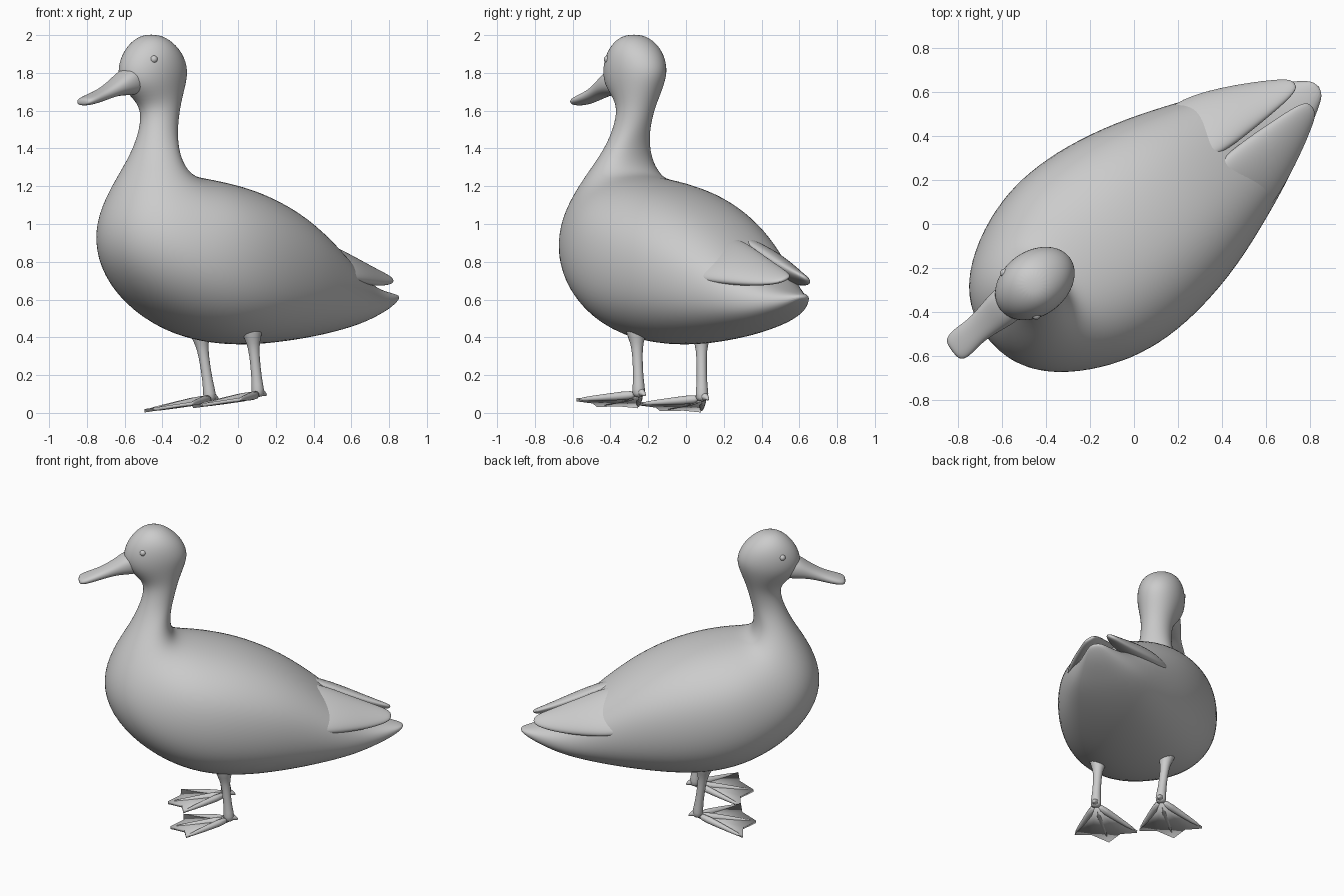
import bpy, bmesh, math
from mathutils import Vector

if "Cube" in bpy.data.objects:
    bpy.data.objects.remove(bpy.data.objects["Cube"], do_unlink=True)

grey = bpy.data.materials.new("plain grey")
grey.use_nodes = True
grey.diffuse_color = (0.6, 0.6, 0.6, 1)
grey.node_tree.nodes["Principled BSDF"].inputs["Base Color"].default_value = (0.6, 0.6, 0.6, 1)

# The bird stands diagonally: s runs towards the tail, t towards its left
BACK, LEFT, UP = Vector((.8, .6, 0)), Vector((.6, -.8, 0)), Vector((0, 0, 1))


def place(s, t, z):
    return BACK * s + LEFT * t + UP * z


def finish(name, bm, subdiv=0):
    bmesh.ops.recalc_face_normals(bm, faces=bm.faces)
    mesh = bpy.data.meshes.new(name)
    bm.to_mesh(mesh)
    bm.free()
    mesh.materials.append(grey)
    mesh.shade_smooth()
    obj = bpy.data.objects.new(name, mesh)
    bpy.context.collection.objects.link(obj)
    if subdiv:
        mod = obj.modifiers.new("Subdivision", 'SUBSURF')
        mod.levels = mod.render_levels = subdiv
    return obj


def loft(name, rings, subdiv=2):
    """Skin a list of closed rings and cap both ends."""
    bm = bmesh.new()
    loops = [[bm.verts.new(p) for p in ring] for ring in rings]
    n = len(loops[0])
    for a, b in zip(loops, loops[1:]):
        for i in range(n):
            j = (i + 1) % n
            bm.faces.new((a[i], a[j], b[j], b[i]))
    bm.faces.new(loops[0])
    bm.faces.new(loops[-1])
    return finish(name, bm, subdiv)


def oval(centre, u, v, n=20, power=1.0):
    ring = []
    for i in range(n):
        a = math.tau * i / n
        c, d = math.cos(a), math.sin(a)
        c = math.copysign(abs(c) ** power, c)
        d = math.copysign(abs(d) ** power, d)
        ring.append(centre + u * c + v * d)
    return ring


def section(top_s, top_z, low_s, low_z, width, t):
    """Oval across the bird, fuller where it stands upright."""
    a, b = place(top_s, t, top_z), place(low_s, t, low_z)
    lean = (a - b).normalized().z
    return oval((a + b) / 2, (a - b) / 2, LEFT * width, power=1 - .14 * lean ** 2)


def tube(name, path, radii, n=10):
    rings = []
    for i, (p, r) in enumerate(zip(path, radii)):
        d = (path[min(i + 1, len(path) - 1)] - path[max(i - 1, 0)]).normalized()
        u = d.cross(LEFT if abs(d.z) > .8 else UP).normalized()
        rings.append(oval(p, u * r, d.cross(u) * r, n))
    return loft(name, rings, 1)


# Body, neck and head in one skin: back s, z, belly s, z, half width, shift
loft("body", [section(*r) for r in [
    (1.05, .625, 1.05, .605, .035, .005),
    (.97, .64, .97, .55, .09, .005),
    (.85, .67, .85, .50, .165, 0),
    (.70, .75, .72, .455, .245, .005),
    (.50, .925, .50, .405, .335, .01),
    (.28, 1.08, .25, .37, .425, .015),
    (.05, 1.18, 0, .35, .482, .015),
    (-.13, 1.225, -.25, .372, .50, .015),
    (-.27, 1.248, -.48, .458, .478, .012),
    (-.355, 1.26, -.70, .61, .415, .01),
    (-.40, 1.285, -.84, .80, .335, .01),
    (-.42, 1.325, -.86, .99, .26, .005),
    (-.428, 1.38, -.785, 1.175, .188, 0),
    (-.422, 1.45, -.69, 1.325, .133, -.01),
    (-.405, 1.52, -.625, 1.46, .10, -.02),
    (-.38, 1.62, -.59, 1.585, .097, -.033),
    (-.35, 1.70, -.625, 1.655, .118, -.045),
    (-.32, 1.78, -.72, 1.73, .145, -.053),
    (-.322, 1.84, -.73, 1.825, .153, -.055),
    (-.36, 1.915, -.69, 1.915, .14, -.055),
    (-.43, 1.975, -.63, 1.975, .10, -.055),
    (-.495, 2.003, -.57, 2.003, .04, -.055)]])

# Flat bill
loft("bill", [section(*r) for r in [
    (-.60, 1.83, -.60, 1.69, .075, -.055),
    (-.69, 1.84, -.68, 1.68, .092, -.055),
    (-.77, 1.775, -.77, 1.68, .076, -.05),
    (-.86, 1.72, -.86, 1.652, .06, -.045),
    (-.94, 1.69, -.94, 1.633, .07, -.04),
    (-.99, 1.672, -.99, 1.626, .066, -.035),
    (-1.01, 1.66, -1.01, 1.63, .04, -.035)]])

for side, word in ((1, "left"), (-1, "right")):
    # Eye
    bm = bmesh.new()
    bmesh.ops.create_uvsphere(bm, u_segments=16, v_segments=10, radius=.02)
    bmesh.ops.translate(bm, verts=bm.verts, vec=place(-.605, -.055 + side * .12, 1.872))
    finish(word + "_eye", bm)

    # Folded wing: s, inner t and z, outer t and z, half thickness
    rings = []
    for s, t0, z0, t1, z1, h in [
            (.18, .12, .96, .28, .76, .02),
            (.36, .04, .95, .33, .73, .04),
            (.52, .005, .905, .325, .705, .06),
            (.68, .008, .835, .262, .69, .055),
            (.82, .015, .78, .19, .68, .038),
            (.93, .025, .74, .125, .685, .022),
            (.97, .045, .72, .09, .70, .01)]:
        a, b = place(s, side * t0 - .01, z0), place(s, side * t1 - .002, z1)
        across = (b - a) / 2
        out = BACK.cross(across).normalized() * h
        rings.append(oval((a + b) / 2, across, out, 16))
    loft(word + "_wing", rings)

# Legs and webbed feet: hip, ankle
for word, hip, ankle in (
        ("left", Vector((.068, -.265, .50)), Vector((.105, -.25, .12))),
        ("right", Vector((-.212, .08, .50)), Vector((-.15, .085, .098)))):
    path = [hip] + [hip.lerp(ankle, f) for f in (.22, .34, .5, .85, 1)] + [ankle - UP * .04]
    tube(word + "_leg", path, (.075, .056, .036, .028, .028, .038, .032))

    def toe_point(angle, length):
        """Point on the sole, which dips towards the bird's right."""
        a = math.radians(angle)
        p = ankle - BACK * math.cos(a) * length + LEFT * math.sin(a) * length
        p.z = ankle.z - .035 + .15 * (p.x - ankle.x)
        return p

    rim = []
    for k, (angle, length) in enumerate(((-36, .345), (-18, .30), (0, .37), (18, .30), (36, .345))):
        tip = toe_point(angle, length)
        rim.append(tip)
        if k % 2 == 0:
            mid = toe_point(angle, length / 2) + UP * .006
            tube(word + "_toe", [ankle - UP * .022, mid, tip], (.032, .02, .011), 8)

    # Web between the toes
    bm = bmesh.new()
    heel = bm.verts.new(toe_point(0, 0))
    edge = [bm.verts.new(p) for p in rim]
    for a, b in zip(edge, edge[1:]):
        bm.faces.new((heel, a, b))
    web = finish(word + "_web", bm)
    solid = web.modifiers.new("Solidify", 'SOLIDIFY')
    solid.thickness, solid.offset = .018, 0

    # Small hind toe
    back = ankle + BACK * .03 - UP * .01
    tube(word + "_hind_toe", [ankle - UP * .01, back, back + BACK * .03 - UP * .02], (.035, .02, .006), 8)
